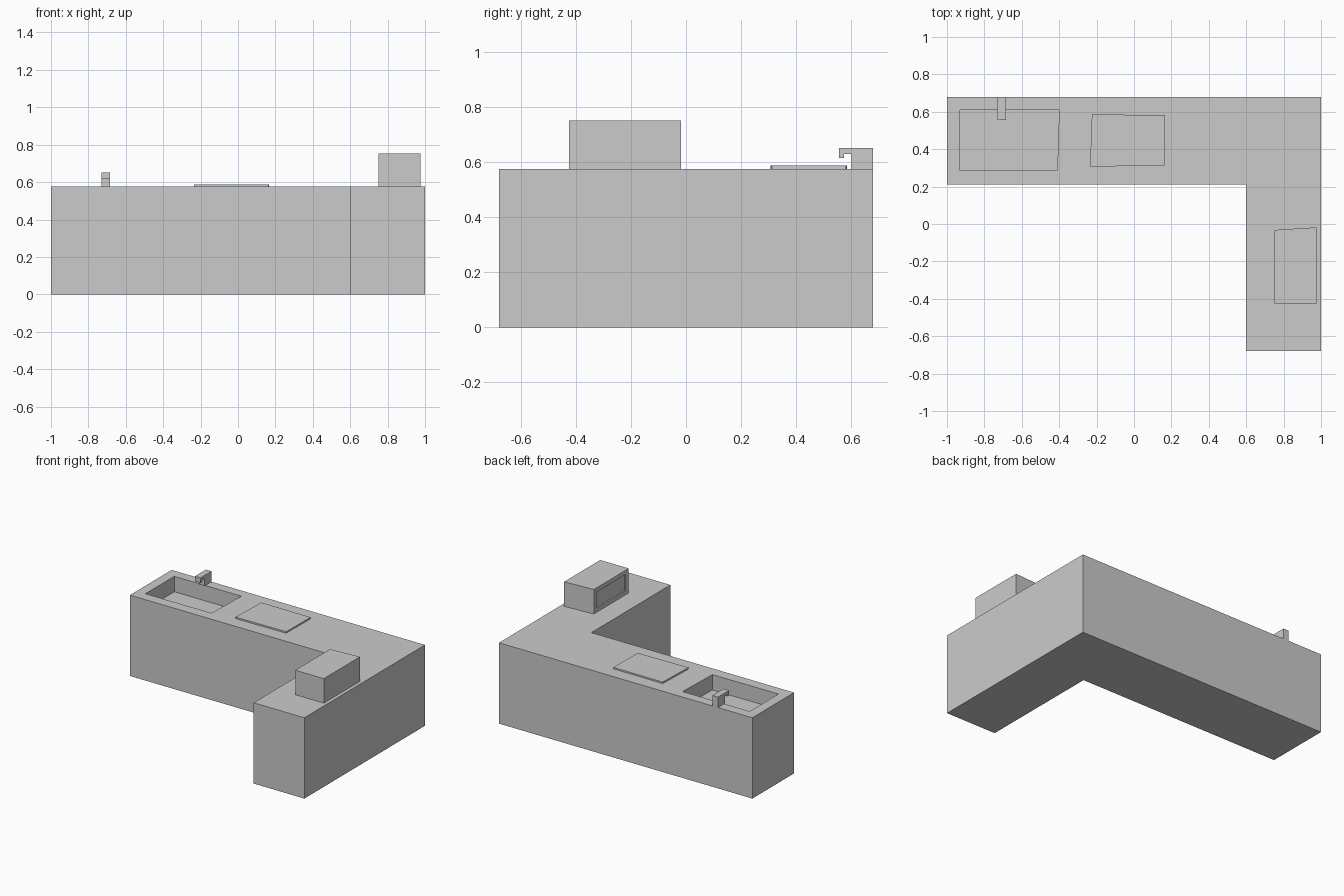
import bpy, bmesh
from mathutils import Vector

if "Cube" in bpy.data.objects:
    bpy.data.objects.remove(bpy.data.objects["Cube"])

TOP = 0.577  # worktop height


def prism(name, points, offset):
    """Extrude a flat outline of 3D points along an offset."""
    bm = bmesh.new()
    face = bm.faces.new([bm.verts.new(p) for p in points])
    out = bmesh.ops.extrude_face_region(bm, geom=[face])
    moved = [v for v in out["geom"] if isinstance(v, bmesh.types.BMVert)]
    bmesh.ops.translate(bm, verts=moved, vec=Vector(offset))
    bmesh.ops.recalc_face_normals(bm, faces=bm.faces)
    mesh = bpy.data.meshes.new(name)
    bm.to_mesh(mesh)
    bm.free()
    obj = bpy.data.objects.new(name, mesh)
    bpy.context.collection.objects.link(obj)
    return obj


def slab(name, outline, z0, z1):
    return prism(name, [(x, y, z0) for x, y in outline], (0, 0, z1 - z0))


def cut(target, cutter):
    mod = target.modifiers.new("recess", 'BOOLEAN')
    mod.operation, mod.solver, mod.object = 'DIFFERENCE', 'EXACT', cutter
    cutter.hide_render = True
    cutter.hide_set(True)


# L-shaped counter
counter = slab("counter", [(-1, 0.21), (0.6, 0.21), (0.6, -0.68), (1, -0.68),
                           (1, 0.68), (-1, 0.68)], 0, TOP)

# Sink basin sunk into the counter
basin = slab("sink_cutter", [(-0.93, 0.285), (-0.41, 0.288), (-0.40, 0.61),
                             (-0.93, 0.61)], TOP - 0.11, TOP + 0.1)
cut(counter, basin)

# Cooktop plate
slab("cooktop", [(-0.235, 0.307), (0.162, 0.312), (0.165, 0.583),
                 (-0.225, 0.585)], TOP, TOP + 0.011)

# Microwave with a recessed door window on its inner side
microwave = slab("microwave", [(0.75, -0.425), (0.975, -0.425), (0.975, -0.018),
                               (0.75, -0.032)], TOP, 0.752)
window = prism("window_cutter", [(0.70, -0.39, 0.605), (0.70, -0.065, 0.605),
                                 (0.70, -0.065, 0.722), (0.70, -0.39, 0.722)],
               (0.06, 0, 0))
cut(microwave, window)

# Faucet: post, spout and down-turned tip in one side profile
profile = [(0.68, TOP), (0.68, 0.652), (0.556, 0.652), (0.556, 0.616),
           (0.575, 0.616), (0.575, 0.631), (0.602, 0.631), (0.602, TOP)]
prism("faucet", [(-0.729, y, z) for y, z in profile], (0.044, 0, 0))
